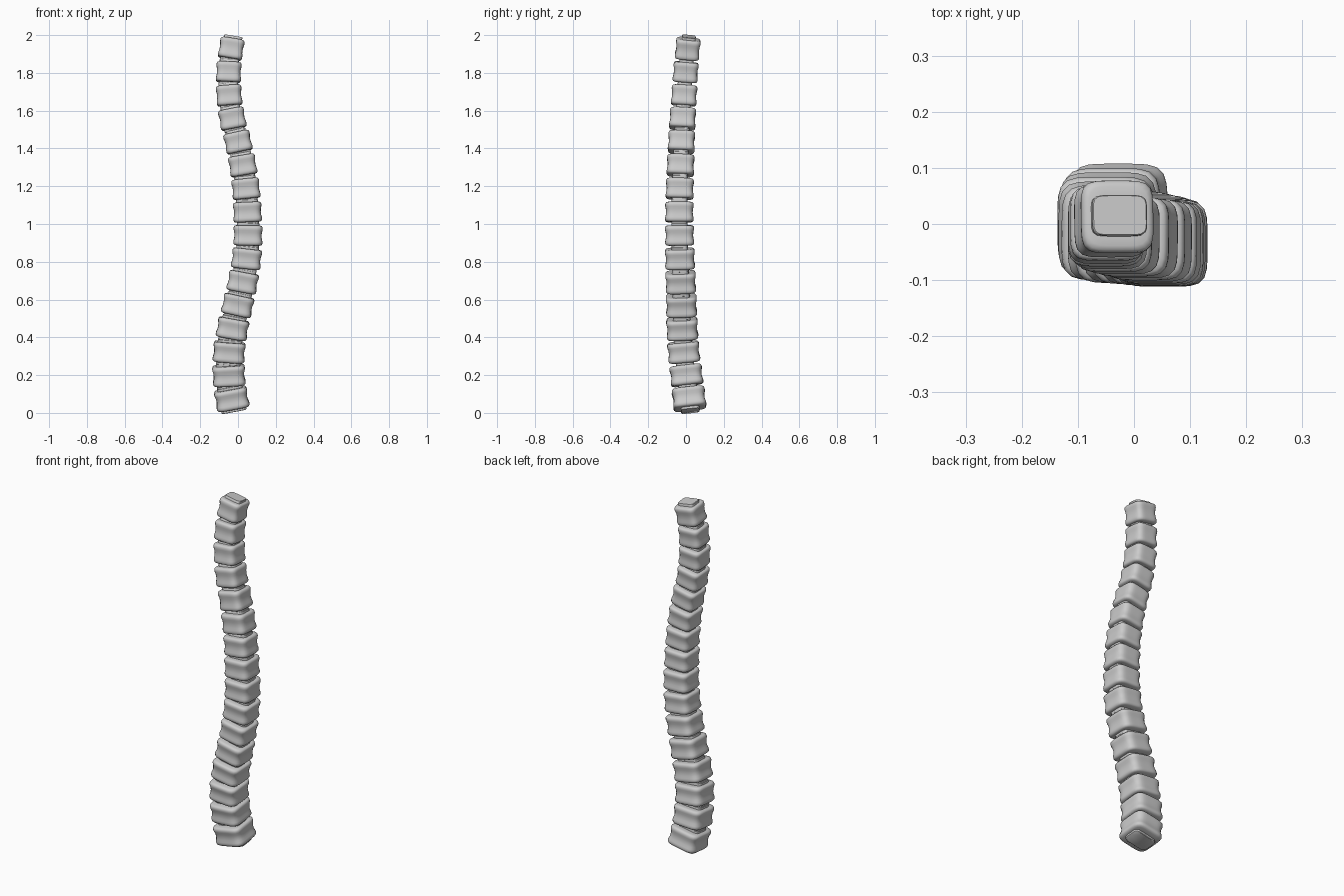
import bpy, bmesh, math
from mathutils import Vector, Matrix

cube = bpy.data.objects.get("Cube")
if cube:
    bpy.data.objects.remove(cube)

bone = bpy.data.materials.new("light_grey")
bone.use_nodes = True
bone.diffuse_color = (0.6, 0.6, 0.6, 1)
bone.node_tree.nodes["Principled BSDF"].inputs["Base Color"].default_value = (0.6, 0.6, 0.6, 1)

# Sway of the column, one (x, y) centre for each vertebra from the bottom up
SWAY = [(-.033, .016), (-.048, .002), (-.047, -.012), (-.029, -.02), (-.002, -.024),
        (.025, -.028), (.045, -.032), (.053, -.034), (.05, -.035), (.042, -.033),
        (.025, -.029), (0, -.024), (-.03, -.018), (-.047, -.01), (-.049, -.002), (-.036, .009)]
STEP, BASE = 0.1235, 0.075
centres = [Vector((x, y, BASE + i * STEP)) for i, (x, y) in enumerate(SWAY)]
LAST = len(centres) - 1

# Half profiles (radius factor, height factor), mirrored below the middle
BODY = [(.93, 0), (.945, .14), (.985, .26), (1, .34), (.985, .42), (.93, .475), (.82, .5), (.6, .505)]
LINK = [(1, 0), (1, .485), (.96, .5)]


def spool(name, half, rx, ry, height, power, frame):
    """Stack rounded-square rings along a mirrored profile."""
    profile = [(r, -z) for r, z in reversed(half[1:])] + half
    bm = bmesh.new()
    rings = []
    count = 40
    for r, z in profile:
        ring = []
        for k in range(count):
            a = math.tau * (k + .5) / count
            c, s = math.cos(a), math.sin(a)
            d = (abs(c) ** power + abs(s) ** power) ** (-1 / power)
            ring.append(bm.verts.new((rx * r * c * d, ry * r * s * d, z * height)))
        rings.append(ring)
    for low, high in zip(rings, rings[1:]):
        for k in range(count):
            n = (k + 1) % count
            bm.faces.new((low[k], low[n], high[n], high[k]))
    bm.faces.new(list(reversed(rings[0])))
    bm.faces.new(rings[-1])
    mesh = bpy.data.meshes.new(name)
    bm.to_mesh(mesh)
    bm.free()
    mesh.materials.append(bone)
    obj = bpy.data.objects.new(name, mesh)
    obj.matrix_world = frame
    bpy.context.collection.objects.link(obj)
    return obj


def direction(i):
    """Tangent of the column, carried on past both ends."""
    if i == 0:
        t = 1.5 * (centres[1] - centres[0]) - .5 * (centres[2] - centres[1])
    elif i == LAST:
        t = 1.5 * (centres[i] - centres[i - 1]) - .5 * (centres[i - 1] - centres[i - 2])
    else:
        t = centres[i + 1] - centres[i - 1]
    return t.normalized()


parts = []
for i, centre in enumerate(centres):
    up = direction(i)
    side = Vector((0, 1, 0)).cross(up).normalized()
    back = up.cross(side)
    frame = Matrix((side, back, up)).transposed().to_4x4()
    frame.translation = centre
    half = .088 + (.065 - .088) * i / LAST
    parts.append(spool(f"vertebra_{i + 1}", BODY, half, half, .106, 5, frame))
    parts.append(spool(f"disc_{i + 1}", LINK, half * .76, half * .56, .134, 6, frame))

# Smooth shading with crisp disc edges
bpy.ops.object.select_all(action='DESELECT')
for obj in parts:
    obj.select_set(True)
bpy.context.view_layer.objects.active = parts[0]
bpy.ops.object.shade_smooth_by_angle(angle=math.radians(40))
